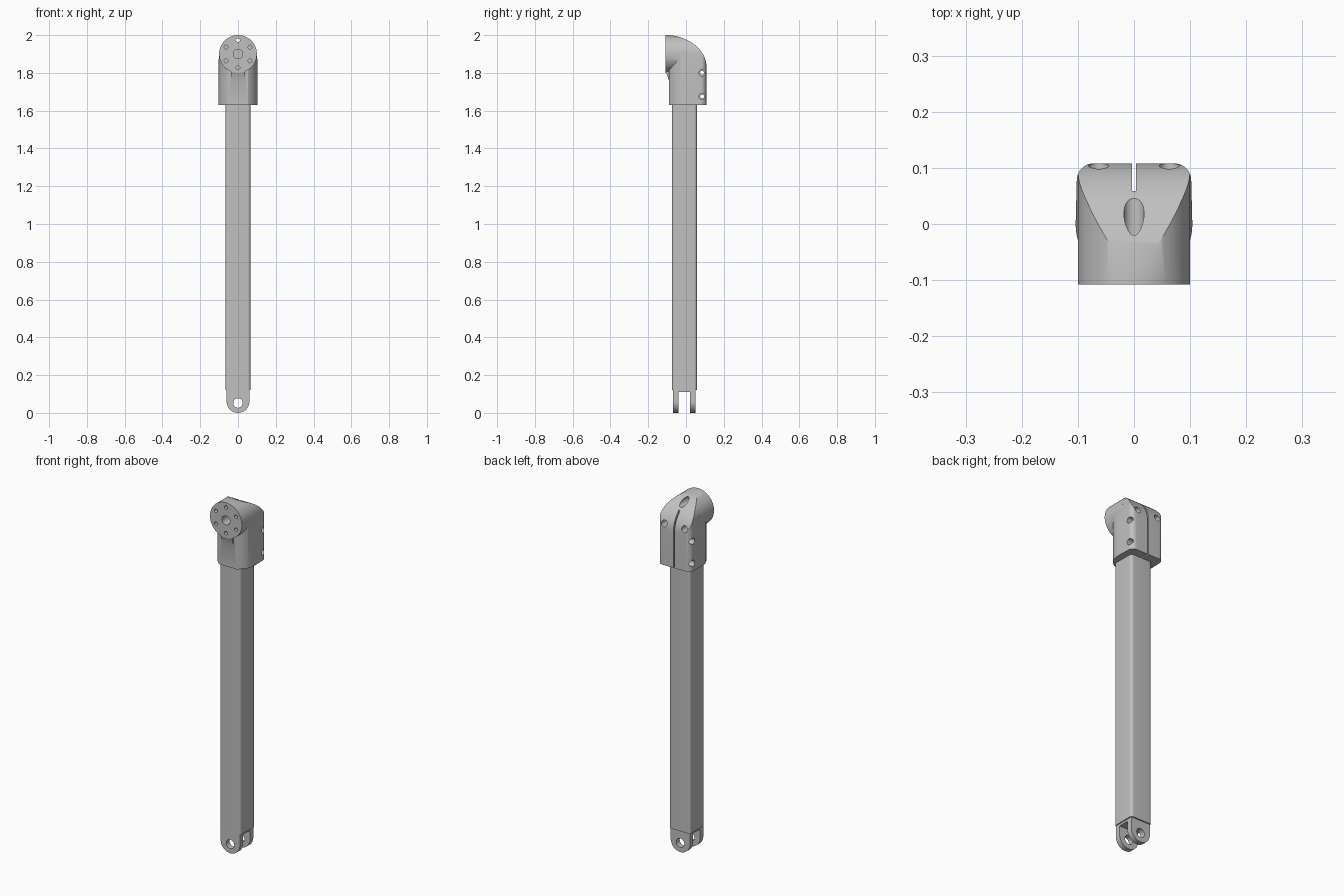
import bpy, bmesh
from math import sin, cos, radians
from mathutils import Vector

if "Cube" in bpy.data.objects:
    bpy.data.objects.remove(bpy.data.objects["Cube"])

metal = bpy.data.materials.new("plain grey metal")
metal.use_nodes = True
GREY = (0.53, 0.53, 0.53, 1)
metal.diffuse_color = GREY
metal.node_tree.nodes["Principled BSDF"].inputs["Base Color"].default_value = GREY


def arc(cx, cy, rx, ry, start, end, n=24):
    steps = [radians(start + (end - start) * i / n) for i in range(n + 1)]
    return [(cx + rx * cos(a), cy + ry * sin(a)) for a in steps]


def prism(name, outline, axis, low, high):
    """Extrude an outline along x (points y,z), y (points x,z) or z (points x,y)."""
    place = {"x": lambda p, d: (d, p[0], p[1]),
             "y": lambda p, d: (p[0], d, p[1]),
             "z": lambda p, d: (p[0], p[1], d)}[axis]
    clean = [p for i, p in enumerate(outline)
             if (Vector(p) - Vector(outline[i - 1])).length > 1e-4]
    bm = bmesh.new()
    a = [bm.verts.new(place(p, low)) for p in clean]
    b = [bm.verts.new(place(p, high)) for p in clean]
    bm.faces.new(a[::-1])
    bm.faces.new(b)
    for i in range(len(a)):
        bm.faces.new((a[i - 1], a[i], b[i], b[i - 1]))
    # Normals must point outward for the booleans
    if bm.calc_volume(signed=True) < 0:
        bmesh.ops.reverse_faces(bm, faces=bm.faces)
    mesh = bpy.data.meshes.new(name)
    bm.to_mesh(mesh)
    bm.free()
    mesh.materials.append(metal)
    ob = bpy.data.objects.new(name, mesh)
    bpy.context.collection.objects.link(ob)
    return ob


def rod(name, u, v, r, axis, low, high, n=32):
    return prism(name, arc(u, v, r, r, 0, 360, n)[:-1], axis, low, high)


def box_outline(u0, u1, v0, v1):
    return [(u0, v0), (u1, v0), (u1, v1), (u0, v1)]


def combine(target, tools, operation):
    """Apply a boolean with each tool in turn, then discard the tools."""
    for tool in tools:
        mod = target.modifiers.new("cut", "BOOLEAN")
        mod.operation, mod.solver, mod.object = operation, "EXACT", tool
        bpy.context.view_layer.update()
        graph = bpy.context.evaluated_depsgraph_get()
        mesh = bpy.data.meshes.new_from_object(target.evaluated_get(graph))
        target.modifiers.clear()
        target.data = mesh
        bpy.data.objects.remove(tool)


# Square tube with rounded corners
half, rad, mid = 0.066, 0.015, -0.008
corner = half - rad
outline = []
for i, (sx, sy) in enumerate([(1, 1), (-1, 1), (-1, -1), (1, -1)]):
    outline += arc(sx * corner, mid + sy * corner, rad, rad, 90 * i, 90 * i + 90, 8)
tube = prism("square_tube", outline, "z", 0.122, 1.76)

# Fork: rounded plate block, slotted and drilled for a pin
fork_outline = arc(0, 0.06, 0.06, 0.06, 180, 360, 32) + [(0.06, 0.135), (-0.06, 0.135)]
fork = prism("fork_end", fork_outline, "y", -0.069, 0.051)
combine(fork, [prism("fork_gap", box_outline(-0.04, 0.021, -0.1, 0.11), "x", -0.2, 0.2),
               rod("pin_hole", 0, 0.052, 0.025, "y", -0.2, 0.2)], "DIFFERENCE")

# Clamp sleeve: round at the front with a flat, square at the back
plan = arc(0, 0, 0.104, 0.104, 180, 240, 16) + arc(0, 0, 0.104, 0.104, 300, 360, 16)
plan += arc(0.072, 0.078, 0.03, 0.03, 0, 90, 12) + arc(-0.072, 0.078, 0.03, 0.03, 90, 180, 12)
head = prism("elbow_head", plan, "z", 1.63, 2.05)

# Rounded crown seen from the front
crown = [(-0.13, 1.5), (0.13, 1.5), (0.13, 1.84), (0.104, 1.85)]
crown += arc(0, 1.9, 0.0995, 0.0995, 0, 180, 40) + [(-0.104, 1.85), (-0.13, 1.84)]
combine(head, [prism("crown", crown, "y", -0.3, 0.3)], "INTERSECT")

# Round flange and the sloping web beneath it
web = [(-0.107, 1.807), (-0.0885, 1.755), (-0.03, 1.755), (-0.03, 1.87), (-0.107, 1.87)]
combine(head, [rod("flange", 0, 1.9, 0.1, "y", -0.108, 0.03, 64),
               prism("flange_web", web, "x", -0.036, 0.036)], "UNION")

# Curved back of the elbow, cut away by the waste outside the curve
waste = arc(-0.115, 1.831, 0.2235, 0.17, 0, 90, 40) + [(-0.115, 2.2), (0.3, 2.2), (0.3, 1.831)]
combine(head, [prism("back_waste", waste, "x", -0.3, 0.3)], "DIFFERENCE")

# Clamp slit, flange bolt holes and clamp screw holes
cutters = [prism("slit", box_outline(-0.004, 0.004, 0.0585, 0.2), "z", 1.5, 2.2),
           rod("centre_hole", 0, 1.9, 0.025, "y", -0.2, -0.05)]
for x, z in arc(0, 1.9, 0.073, 0.073, 30, 330, 5):
    cutters.append(rod("bolt_hole", x, z, 0.01, "y", -0.2, -0.035))
for x, z, start in [(0, 1.967, -0.045), (0.063, 1.864, 0.05), (-0.063, 1.864, 0.05)]:
    cutters.append(rod("counterbore", x, z, 0.018, "y", start, 0.2))
for z in (1.675, 1.8):
    cutters.append(rod("screw_hole", 0.085, z, 0.01, "x", -0.2, 0.2))
    for near, far in ((0.055, 0.2), (-0.2, -0.055)):
        cutters.append(rod("screw_seat", 0.085, z, 0.017, "x", near, far))
combine(head, cutters, "DIFFERENCE")

# Smooth shading with crisp edges
bpy.ops.object.select_all(action="DESELECT")
for ob in (tube, fork, head):
    ob.select_set(True)
bpy.context.view_layer.objects.active = head
bpy.ops.object.shade_smooth_by_angle(angle=radians(30))
